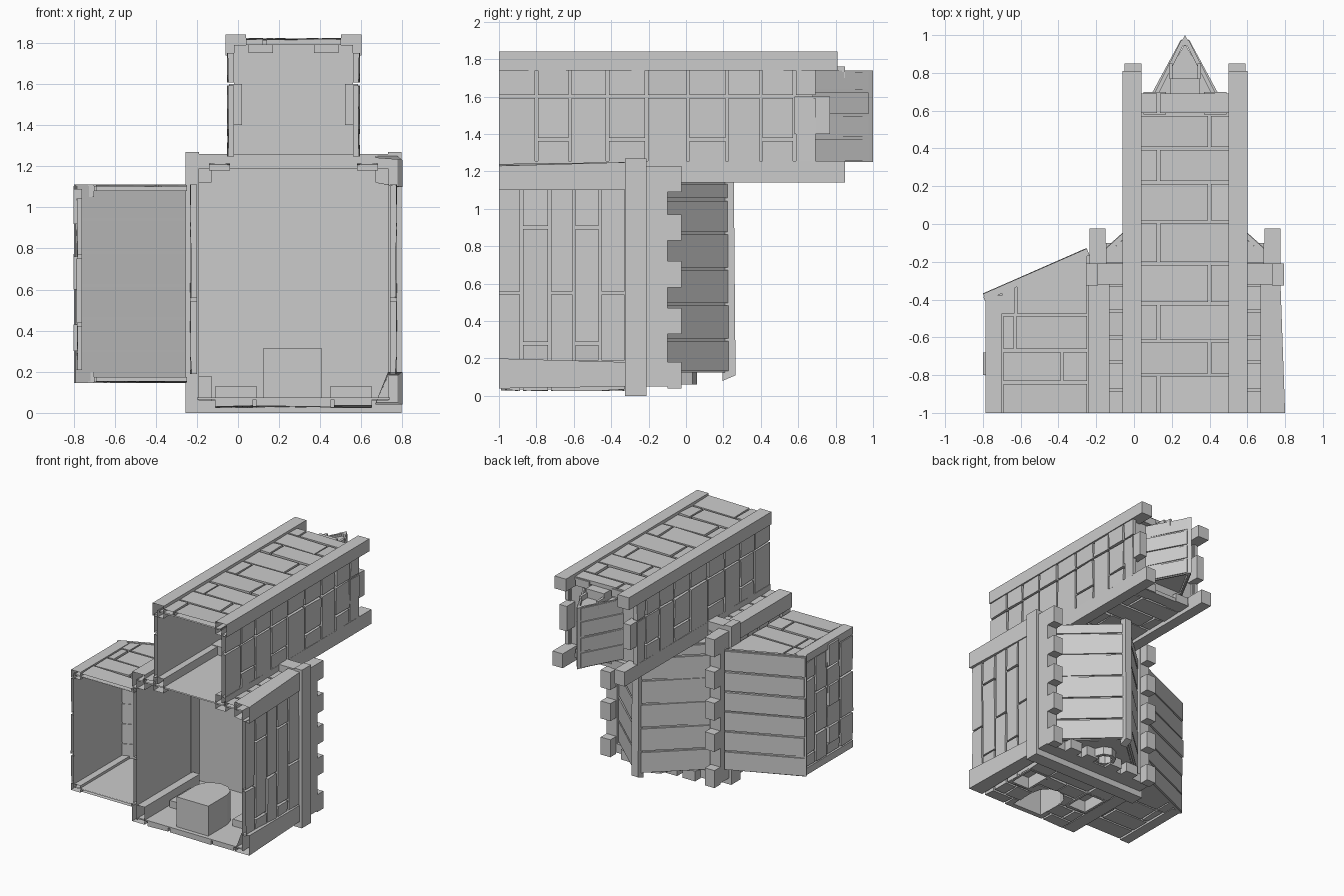
import bpy, bmesh, math, random

if "Cube" in bpy.data.objects:
    bpy.data.objects.remove(bpy.data.objects["Cube"])
random.seed(4)
CX = 0.27                                   # mirror axis of nave and tower


def make(name, solids):
    """One object out of lofts (ring a, ring b); faces on the y=-1 ground plane stay open."""
    bm = bmesh.new()
    for a, b in solids:
        n = len(a)
        va, vb = [bm.verts.new(p) for p in a], [bm.verts.new(p) for p in b]
        loops = [va[::-1], vb] + [[va[i], va[(i + 1) % n], vb[(i + 1) % n], vb[i]] for i in range(n)]
        for f in loops:
            if not all(v.co.y < -0.995 for v in f):
                bm.faces.new(f)
    bmesh.ops.recalc_face_normals(bm, faces=bm.faces)
    me = bpy.data.meshes.new(name)
    bm.to_mesh(me)
    bm.free()
    ob = bpy.data.objects.new(name, me)
    bpy.context.collection.objects.link(ob)
    return ob


def prism(pts, z0, z1):
    return [(x, y, z0) for x, y in pts], [(x, y, z1) for x, y in pts]


def box(x0, x1, y0, y1, z0, z1):
    return prism([(x0, y0), (x1, y0), (x1, y1), (x0, y1)], z0, z1)


def flip(s):
    return tuple([(2 * CX - x, y, z) for x, y, z in r] for r in s)


def both(solids):
    return solids + [flip(s) for s in solids]


def bricks(u0, u1, rows, joints, fn, depth=0.03, gap=0.016):
    """Rows of slabs with alternating joints; fn maps (u, y, d) to a point."""
    out = []
    for i in range(len(rows) - 1):
        js = joints[i % len(joints)]
        cuts = [u0] + list(js) + [u1]
        for a, b in zip(cuts, cuts[1:]):
            a += gap / 2
            b -= gap / 2
            y0 = rows[i] if i == 0 else rows[i] + gap / 2
            y1 = rows[i + 1] - gap / 2
            d = [depth + random.uniform(-.006, .004) for _ in range(4)]
            c = [(a, y0), (b, y0), (b, y1), (a, y1)]
            out.append(([fn(u, y, 0) for u, y in c], [fn(u, y, e) for (u, y), e in zip(c, d)]))
    return out


def on_x(x, s):
    return lambda u, y, d: (x + s * d, y, u)


def on_z(z, s):
    return lambda u, y, d: (u, y, z + s * d)


def planks(p, q, t, zs, jitter=0.012):
    """Roof boards between two profile points, one board per z interval."""
    L = math.dist(p, q)
    nx, ny = -(q[1] - p[1]) / L * t, (q[0] - p[0]) / L * t
    out = []
    for z0, z1 in zip(zs, zs[1:]):
        e = random.uniform(0, jitter)
        k = random.uniform(0.85, 1)
        out.append(prism([(p[0] + e, p[1]), q, (q[0] + nx * k, q[1] + ny * k),
                          (p[0] + nx * k + e, p[1] + ny * k)], z0 + .007, z1 - .007))
    out.append(prism([p, q, (q[0] + nx * .5, q[1] + ny * .5), (p[0] + nx * .5, p[1] + ny * .5)], zs[0], zs[-1]))
    return out


# ---- Tower ----
t_rows = [-1, -.8, -.62, -.42, -.21, .01, .22, .4, .58, .7]
make("tower_wall_core", both([box(-.02, -.012, -1, .68, 1.2, 1.79)])
     + [box(0, .54, -1, .68, 1.782, 1.79), box(0, .54, -.2, .68, 1.2, 1.208)])
make("tower_ceiling", [box(-.02, .56, .655, .663, 1.2, 1.79)])
make("tower_side_bricks", both(bricks(1.24, 1.76, t_rows, [[1.6], [1.37, 1.6]], on_x(-.02, -1))))
make("tower_front_bricks", bricks(.03, .51, t_rows, [[.13], [.4]], on_z(1.79, 1)))
make("tower_back_bricks", bricks(.03, .51, [-.2, .01, .22, .4, .58, .7], [[.13], [.4]], on_z(1.2, -1)))
make("tower_corner_beams", both([box(-.06, .04, -1, .81, 1.74, 1.84), box(-.05, .04, -1, .85, 1.14, 1.255)]))
make("tower_merlons", both([box(-.045, .02, .58, .77, 1.4, 1.6), box(.05, .17, .58, .7, 1.75, 1.81),
                            box(.05, .17, .58, .7, 1.17, 1.24)]))

# ---- Tower roof ----
zs = [1.25, 1.38, 1.5, 1.63, 1.74]
make("tower_roof", both(planks((.105, .66), (CX, .965), .025, zs)))
make("tower_roof_ridge", [prism([(CX - .03, .945), (CX + .03, .945), (CX, 1.0)], 1.25, 1.74)])
make("tower_gables", [prism([(.1, .66), (.44, .66), (CX, .955)], z, z + .03) for z in (1.28, 1.69)])
make("tower_gable_blocks", [box(.19, .35, .665, .77, 1.69, 1.79)]
     + both([box(.185, .205, .77, .85, 1.7, 1.76)]))

# ---- Nave walls ----
n_rows = [-1, -.88, -.73, -.6, -.46, -.32]
make("nave_wall_core", both([box(-.202, -.194, -1, -.2, .06, 1.19)])
     + [box(-.2, .74, -1, -.2, 1.18, 1.188)])
make("nave_ceiling", [box(-.2, .74, -.215, -.207, .08, 1.19)])
make("nave_side_bricks", both(bricks(.18, 1.12, n_rows, [[.55], [.28, .9]], on_x(-.2, -1))))
make("nave_front_bricks", both(bricks(-.15, -.03, n_rows, [[]], on_z(1.18, 1))))

make("nave_corner_posts", [
    ([(.67, -1, 1.12), (.8, -1, 1.1), (.8, -1, 1.23), (.67, -1, 1.24)],
     [(.67, -.3, 1.12), (.775, -.3, 1.1), (.775, -.3, 1.25), (.67, -.3, 1.25)]),
    ([(.67, -1, .04), (.8, -1, .04), (.8, -1, .2), (.73, -1, .2)],
     [(.67, -.3, .05), (.775, -.3, .05), (.775, -.3, .18), (.73, -.3, .18)]),
    box(-.24, -.13, -1, -.3, 1.12, 1.24), box(-.24, -.13, -1, -.3, .04, .18)])

# Belt course round the nave
make("nave_belt", both([box(-.255, -.19, -.325, -.21, 0, 1.27)])
     + [box(-.19, .73, -.32, -.21, 1.19, 1.26), box(-.19, .73, -.32, -.21, .0, .06)])

# Parapets with merlons along both eaves and across the rear
make("nave_parapets", both([box(-.235, -.145, -.21, -.1, .05, 1.23)]
     + [box(-.235, -.15, -.1, -.025, z, z + .14)
        for z in (.04, .33, .58, .83, 1.09)]))
make("rear_parapet", [box(-.145, .685, -.21, -.1, .05, .12)]
     + both([box(x, x + .11, -.1, -.03, .045, .125) for x in (-.06, .1)]))

# ---- Rear facade with arched door, windows and round window ----
arch = [(.13, -.95), (.4, -.95)] + [(.265 + .135 * math.cos(a), -.72 + .13 * math.sin(a))
                                   for a in [math.pi * i / 6 for i in range(7)]]
facade_core = make("rear_wall_core", [box(-.2, .74, -.99, -.21, .065, .075)])
facade = make("rear_bricks", bricks(-.12, .66, [-.99] + n_rows[1:], [[.08, .46], [-.02, .27, .55]],
                                    on_z(.065, -1), .035))
cut = make("opening_cutter", [prism(arch, -.1, .5), box(-.1, .08, -.7, -.46, -.1, .5),
                              box(.46, .64, -.7, -.46, -.1, .5)])
cut.hide_render = True
cut.hide_set(True)
for ob in (facade_core, facade):
    m = ob.modifiers.new("openings", "BOOLEAN")
    m.operation, m.solver, m.object = "DIFFERENCE", "EXACT", cut
outer = [(.265 + (x - .265) * 1.04, y + (.006 if y > -.9 else -.006)) for x, y in arch]
n = len(arch)
make("door_recess", [prism([arch[i], arch[(i + 1) % n], outer[(i + 1) % n], outer[i]], .035, .31)
                     for i in range(n)] + [prism(outer, .305, .315)])
frames = []
for x in (-.01, .55):
    frames += [box(x - .1, x + .1, -.71, -.45, .12, .13)]
    frames += [box(x + s * .09 - .01, x + s * .09 + .01, -.71, -.45, .025, .13) for s in (-1, 1)]
    frames += [box(x - .1, x + .1, y, y + .02, .025, .13) for y in (-.71, -.47)]
make("window_recesses", frames)


def ring_pt(r, i):
    return CX + r * math.cos(math.pi * i / 4), -.03 + r * math.sin(math.pi * i / 4)


make("round_window_frame", [prism([ring_pt(.06, i), ring_pt(.09, i), ring_pt(.09, i + 1), ring_pt(.06, i + 1)],
                                  .06, .13) for i in range(8)])

# ---- Nave gables and roof ----
make("nave_gables", [prism([(-.2, -.21), (.74, -.21), (CX, .21)], a, b) for a, b in ((.125, .14), (1.12, 1.135))])
make("nave_roof", both(planks((-.2, -.21), (CX, .215), .03, [.125, .3, .49, .68, .87, 1.05, 1.14])))
make("nave_ridge", [([(.24, .195, .08), (.3, .195, .08), (.3, .265, .11), (.24, .265, .11)],
                     [(.24, .195, 1.2), (.3, .195, 1.2), (.3, .255, 1.23), (.24, .255, 1.23)])])

# ---- Side aisle ----
def eave(x):                                # roof underside height along x
    return -.40 + (x + .8) * .42


make("aisle_core", [prism([(-.75, -1), (-.22, -1), (-.22, eave(-.22)), (-.75, eave(-.75))], z, z + .008)
                    for z in (.172, 1.075)] + [box(-.762, -.754, -1, eave(-.75), .17, 1.085)])
a_rows = [-1, -.84, -.67, -.48]
for nm, z, s in (("front", 1.08, 1), ("rear", .175, -1)):
    top = [prism([(a, -.474), (b, -.474), (b, eave(b)), (a, eave(a))], min(z, z + s * .025), max(z, z + s * .025))
           for a, b in ((-.7, -.632), (-.62, -.25))]
    make("aisle_%s_bricks" % nm, bricks(-.7, -.24, a_rows, [[], [-.38], [-.63]], on_z(z, s), .025) + top)
make("aisle_side_bricks", bricks(.2, 1.05, [-1, -.84, -.67, -.53, -.4],
                                 [[.43, .76], [.3, .6, .9]], on_x(-.76, -1), .022))
make("aisle_corner_posts", [box(-.785, -.7, -1, eave(-.75), a, b) for a, b in ((.145, .2), (1.05, 1.11))]
     + [box(-.8, -.76, -.8, -.68, a, b) for a, b in ((.3, .43), (.6, .76), (.92, 1.09))])
make("aisle_roof", planks((-.79, -.405), (-.235, -.165), .042, [.145, .3, .46, .62, .78, .94, 1.11], .02))
